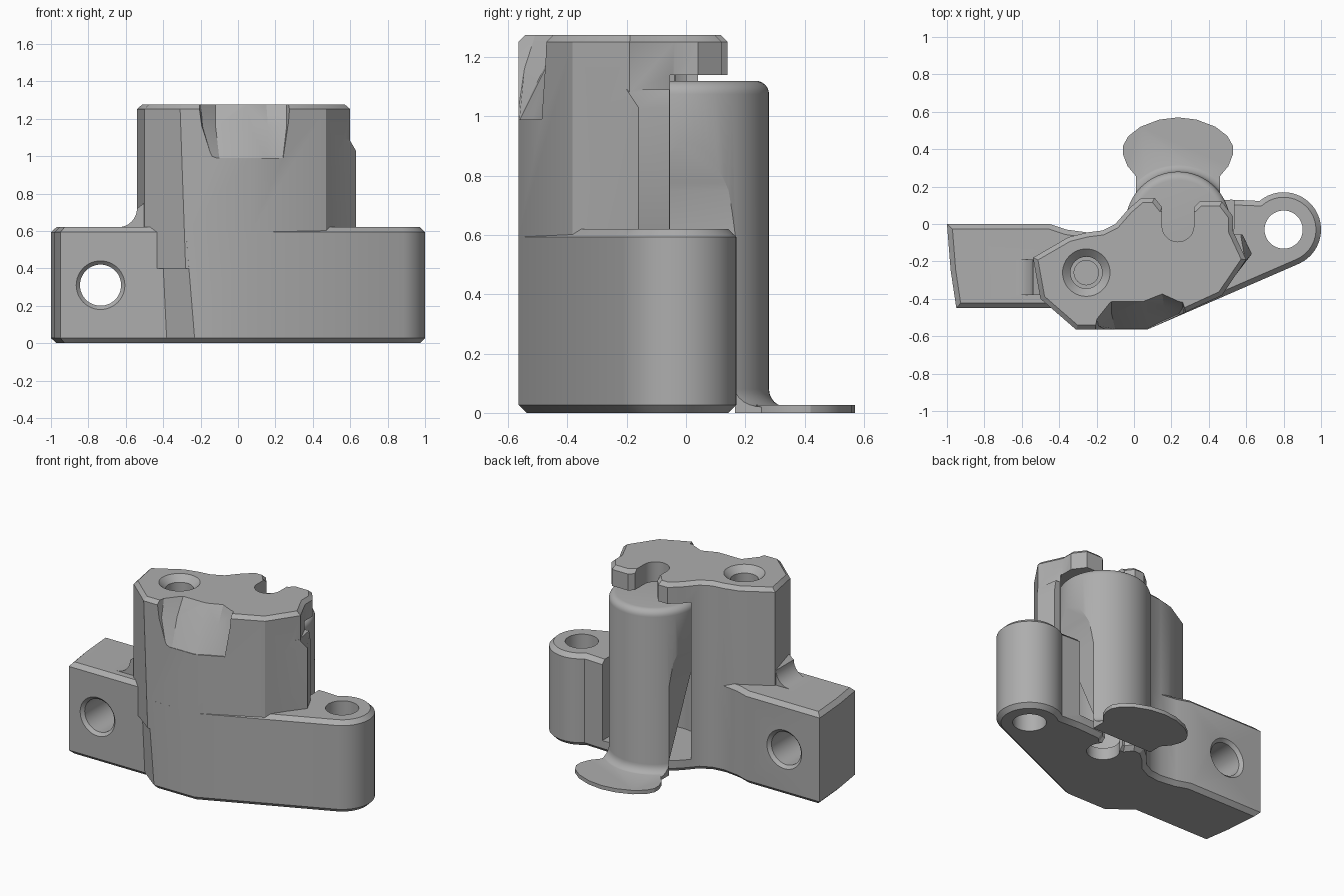
import bpy, bmesh
from math import sin, cos, pi, radians

cube = bpy.data.objects.get("Cube")
if cube:
    bpy.data.objects.remove(cube, do_unlink=True)

grey = bpy.data.materials.new("plain grey")
GREY = (0.42, 0.42, 0.42, 1)
grey.use_nodes = True
grey.diffuse_color = GREY
grey.node_tree.nodes["Principled BSDF"].inputs["Base Color"].default_value = GREY


def loft(name, rings, chamfer=0.0, ends=(0, -1)):
    """Skin a stack of matching 3D rings, cap both ends, chamfer chosen rims."""
    bm = bmesh.new()
    loops = [[bm.verts.new(p) for p in ring] for ring in rings]
    n = len(loops[0])
    for a, b in zip(loops, loops[1:]):
        for i in range(n):
            j = (i + 1) % n
            bm.faces.new((a[i], a[j], b[j], b[i]))
    bm.faces.new(loops[0])
    bm.faces.new(loops[-1])
    bmesh.ops.recalc_face_normals(bm, faces=bm.faces)
    if chamfer:
        rim = []
        for e in ends:
            loop = loops[e]
            rim += [bm.edges.get((loop[i - 1], loop[i])) for i in range(n)]
        bmesh.ops.bevel(bm, geom=rim, offset=chamfer, segments=1,
                        affect='EDGES', clamp_overlap=False)
        bmesh.ops.recalc_face_normals(bm, faces=bm.faces)
    mesh = bpy.data.meshes.new(name)
    bm.to_mesh(mesh)
    bm.free()
    mesh.materials.append(grey)
    ob = bpy.data.objects.new(name, mesh)
    bpy.context.scene.collection.objects.link(ob)
    return ob


def prism(name, pts, z0, z1, top=None, **kw):
    return loft(name, [[(x, y, z0) for x, y in pts],
                       [(x, y, z1) for x, y in (top or pts)]], **kw)


def side_prism(name, pts, a0, a1, axis):
    """Extrude a profile drawn in (x, z) along y, or in (y, z) along x."""
    place = (lambda u, v, a: (u, a, v)) if axis == 'y' else (lambda u, v, a: (a, u, v))
    return loft(name, [[place(u, v, a) for u, v in pts] for a in (a0, a1)])


def box(name, x0, x1, y0, y1, z0, z1):
    return prism(name, [(x0, y0), (x1, y0), (x1, y1), (x0, y1)], z0, z1)


def arc(cx, cy, r, a0, a1, n):
    angles = [radians(a0 + (a1 - a0) * i / n) for i in range(n + 1)]
    return [(cx + r * cos(a), cy + r * sin(a)) for a in angles]


def turned(name, cx, cy, profile, n=48, along='z'):
    """Round part from (radius, position) pairs along an axis."""
    rings = []
    for r, h in profile:
        circle = arc(cx, cy, r, 0, 360 - 360 / n, n - 1)
        rings.append([(u, v, h) if along == 'z' else (u, h, v) for u, v in circle])
    return loft(name, rings)


def combine(target, other, operation):
    mod = target.modifiers.new("combine", 'BOOLEAN')
    mod.operation, mod.object, mod.solver = operation, other, 'EXACT'
    graph = bpy.context.evaluated_depsgraph_get()
    mesh = bpy.data.meshes.new_from_object(target.evaluated_get(graph))
    target.modifiers.clear()
    target.data = mesh
    bpy.data.objects.remove(other, do_unlink=True)


def finish(ob):
    bpy.ops.object.select_all(action='DESELECT')
    ob.select_set(True)
    bpy.context.view_layer.objects.active = ob
    bpy.ops.object.shade_smooth_by_angle(angle=radians(28))


# Shared back edge, left to right, wrapping around the lever
back = [(-0.36, -0.03), (-0.25, -0.045), (-0.17, -0.035), (-0.1, 0.0), (-0.03, 0.08),
        (0.04, 0.14), (0.11, 0.14), (0.15, 0.09), (0.32, 0.09), (0.35, 0.12)]

# Lower body with side arm and rounded ear; the front corner facet leans
def lower_outline(lean):
    return ([(-1.0, 0.0), (-0.45, 0.0)] + back + [(0.52, 0.13)]
            + arc(0.8, -0.03, 0.2, 130, -65, 26)
            + [(0.07, -0.565), (-0.23 - lean, -0.565), (-0.38 - lean * 0.6, -0.45),
               (-0.95, -0.45), (-0.98, -0.25)])

housing = prism("housing", lower_outline(0), 0, 0.62, lower_outline(0.05), chamfer=0.027)

# Upper tower with the hooked top
def tower_outline(front_x):
    return ([(-0.54, -0.18), (-0.35, -0.07)] + back[1:] +
            [(0.47, 0.12), (0.53, 0.04), (0.53, -0.04), (0.6, -0.19), (0.47, -0.382),
             (0.07, -0.565), (front_x, -0.565), (-0.5, -0.4)])

tower = prism("tower", tower_outline(-0.28), 0.4, 1.275, tower_outline(-0.31),
              chamfer=0.024, ends=(-1,))
combine(housing, tower, 'UNION')

# Rib beside the lever with a sloped head
rib = [(0.5, -0.33), (0.63, -0.16), (0.58, -0.055), (0.46, -0.055)]
rib_head = [(0.5, -0.33), (0.595, -0.2), (0.57, -0.055), (0.46, -0.055)]
combine(housing, loft("rib", [[(x, y, z) for x, y in ring] for ring, z in
                              ((rib, 0.5), (rib, 1.03), (rib_head, 1.09))]), 'UNION')

# Fillet where the arm meets the tower
fillet = [(-0.5, 0.55), (-0.64, 0.6)] + arc(-0.64, 0.72, 0.1, -90, 0, 8) + [(-0.5, 0.75)]
combine(housing, side_prism("arm_fillet", fillet, -0.38, -0.19, 'y'), 'UNION')

# Pocket for the lever, and clearance below the hook
CX = 0.235
cutters = [
    turned("pocket", CX, 0, [(0.3, 0.08), (0.3, 1.14)]),
    box("pocket_mouth", CX - 0.3, CX + 0.3, 0, 0.5, 0.08, 1.14),
    box("hook_clearance", 0.4, 0.75, -0.054, 0.5, 0.62, 1.14),
    # Slots in the hook and in the base plate
    turned("hook_slot_end", CX, -0.01, [(0.085, 1.0), (0.085, 1.4)]),
    box("hook_slot", CX - 0.085, CX + 0.085, -0.01, 0.3, 1.0, 1.4),
    turned("base_slot_end", CX, -0.01, [(0.1, -0.1), (0.1, 0.2)]),
    box("base_slot", CX - 0.07, CX + 0.07, -0.01, 0.3, -0.1, 0.2),
    # Screw holes
    turned("ear_hole", 0.8, -0.03, [(0.102, -0.1), (0.102, 0.8)]),
    turned("tower_hole", -0.255, -0.26,
           [(0.065, 0.7), (0.065, 1.12), (0.085, 1.12), (0.085, 1.235),
            (0.128, 1.276), (0.128, 1.4)]),
    turned("arm_hole", -0.735, 0.31,
           [(0.155, -0.475), (0.11, -0.43), (0.11, -0.02), (0.155, 0.025)], along='y'),
]
for c in cutters:
    combine(housing, c, 'DIFFERENCE')

# Thumb scoop at the top of the front
scoop_low = [(-0.15, -0.65), (-0.14, -0.57), (-0.1, -0.562), (0.07, -0.56),
             (0.15, -0.52), (0.24, -0.48), (0.28, -0.65)]
scoop_mid = [(-0.21, -0.65), (-0.19, -0.545), (-0.12, -0.48), (0.06, -0.475),
             (0.16, -0.44), (0.26, -0.45), (0.31, -0.65)]
scoop_top = [(-0.24, -0.65), (-0.2, -0.5), (-0.12, -0.4), (0.05, -0.4),
             (0.15, -0.36), (0.26, -0.41), (0.34, -0.65)]
combine(housing, loft("scoop", [[(x, y, z) for x, y in ring] for ring, z in
                                ((scoop_low, 0.99), (scoop_mid, 1.16), (scoop_top, 1.3))]),
        'DIFFERENCE')
finish(housing)

# Lever barrel with a flared foot and rounded crown
flare = [(0.28 + r, z) for r, z in arc(0.06, 0.08, 0.06, 270, 180, 6)]
crown = arc(0.235, 1.075, 0.045, 0, 90, 6)
lever = turned("lever", CX, 0, [(0.34, 0.0)] + flare + crown, n=64)

# Sloping front relief and narrowed flanks leave a thin post at the back
wedge = [(-0.6, -0.1), (0.165, -0.1), (0.165, 0.1), (-0.2, 0.9), (-0.6, 0.9)]
combine(lever, side_prism("wedge", wedge, -0.5, 1.0, 'x'), 'DIFFERENCE')
for s in (-1, 1):
    flank = [(CX + s * x, z) for x, z in
             ((0.5, -0.1), (0.225, -0.1), (0.225, 0.6), (0.24, 0.75), (0.282, 0.92), (0.5, 0.92))]
    combine(lever, side_prism("flank", flank, -0.5, 0.5, 'y'), 'DIFFERENCE')

# Thin thumb paddle at the lever's foot
half = [(0.18, 0.17), (0.19, 0.215), (0.27, 0.31), (0.293, 0.37), (0.293, 0.42),
        (0.265, 0.47), (0.2, 0.52), (0.1, 0.558)]
paddle = ([(CX + x, y) for x, y in half] + [(CX, 0.57)]
          + [(CX - x, y) for x, y in reversed(half)])
combine(lever, prism("paddle", paddle, 0, 0.026), 'UNION')
finish(lever)
